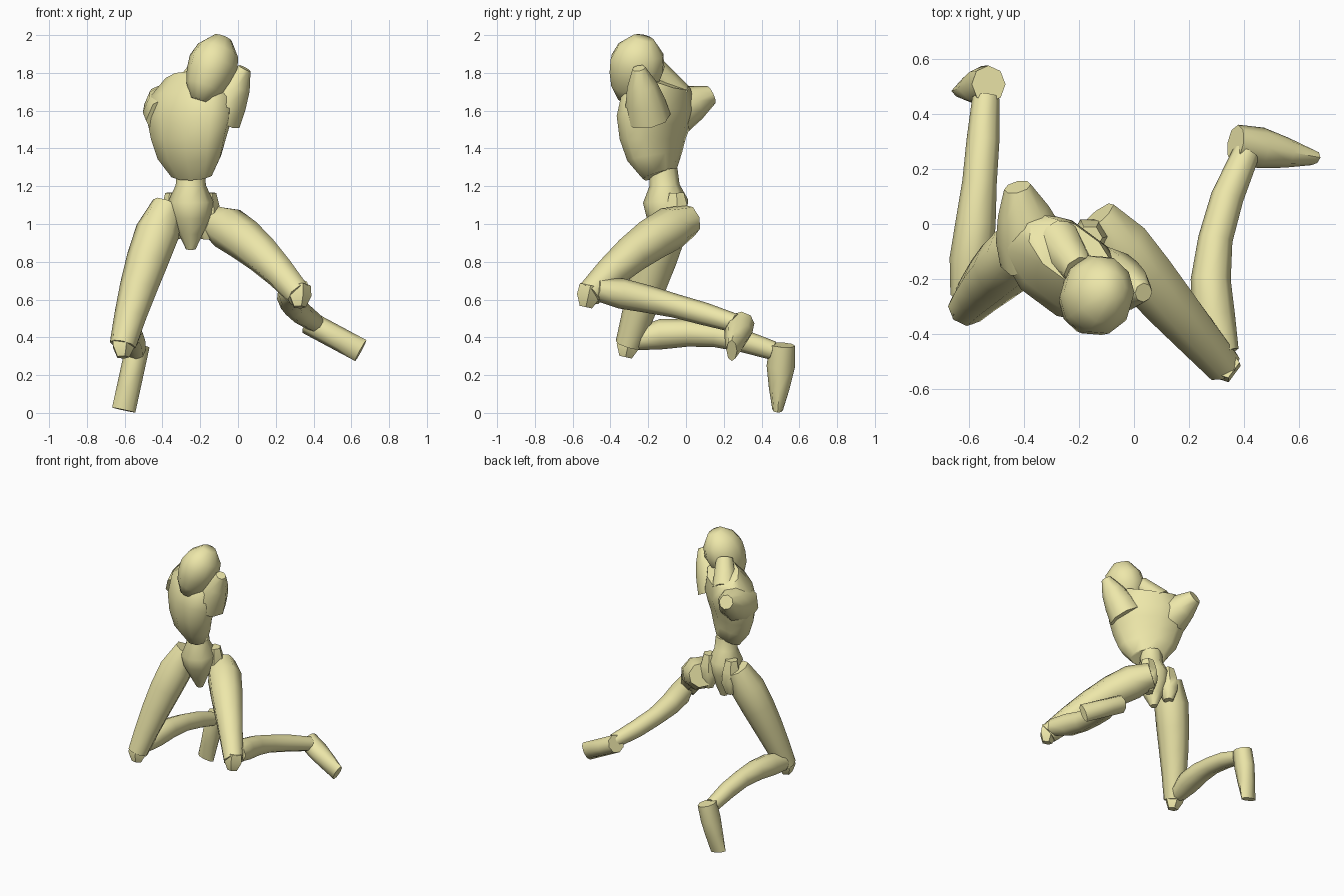
import bpy, bmesh
from math import cos, sin, pi
from mathutils import Vector

if "Cube" in bpy.data.objects:
    bpy.data.objects.remove(bpy.data.objects["Cube"])

skin = bpy.data.materials.new("pale_yellow")
skin.diffuse_color = (.85, .8, .4, 1)
skin.use_nodes = True
skin.node_tree.nodes["Principled BSDF"].inputs["Base Color"].default_value = skin.diffuse_color


def limb(name, start, end, radii, mid=None, flat=1, wide=None, side=(1, 0, 0), sides=8):
    """Evenly spaced rings along a curve through start, mid and end."""
    a, b = Vector(start), Vector(end)
    m = Vector(mid) if mid else (a + b) / 2
    ctrl = 2 * m - (a + b) / 2
    bm = bmesh.new()
    loops = []
    for i, r in enumerate(radii):
        t = i / (len(radii) - 1)
        p = a * (1 - t) ** 2 + ctrl * 2 * t * (1 - t) + b * t * t
        d = ((ctrl - a) * (1 - t) + (b - ctrl) * t).normalized()
        u = Vector(side)
        u = (u - d * u.dot(d)).normalized()
        v = d.cross(u)
        angles = [2 * pi * k / sides for k in range(sides)]
        loops.append([bm.verts.new(p + u * cos(w) * r + v * sin(w) * (wide or r * flat))
                      for w in angles])
    for lo, hi in zip(loops, loops[1:]):
        for k in range(sides):
            j = (k + 1) % sides
            bm.faces.new((lo[k], lo[j], hi[j], hi[k]))
    bm.faces.new(loops[0][::-1])
    bm.faces.new(loops[-1])
    bmesh.ops.recalc_face_normals(bm, faces=bm.faces)
    me = bpy.data.meshes.new(name)
    bm.to_mesh(me)
    bm.free()
    me.materials.append(skin)
    ob = bpy.data.objects.new(name, me)
    bpy.context.collection.objects.link(ob)
    bpy.ops.object.select_all(action='DESELECT')
    ob.select_set(True)
    bpy.context.view_layer.objects.active = ob
    bpy.ops.object.shade_smooth_by_angle(angle=1)


# Tilted egg-shaped head and neck
limb("head", (-.205, -.305, 1.65), (-.08, -.225, 1.985), (.05, .1, .123, .133, .113, .05),
     flat=1.13, sides=10)
limb("neck", (-.28, -.06, 1.68), (-.2, -.17, 1.83), (.09, .075, .06))

# Twisted rib cage with shoulder stubs
limb("chest", (-.245, -.14, 1.26), (-.23, -.105, 1.76), (.125, .195, .23, .26, .26, .18),
     mid=(-.262, -.175, 1.5), flat=.6, side=(.8, -.58, .1), sides=10)
limb("left_shoulder", (-.36, -.13, 1.56), (-.425, .135, 1.685), (.13, .125, .095, .05))
limb("right_shoulder", (-.1, -.2, 1.56), (.035, -.25, 1.825), (.12, .105, .08, .035))

# Waist flowing into a pointed pelvis, with angular hip blocks
limb("waist_and_pelvis", (-.25, -.12, 1.29), (-.25, -.09, .865),
     (.075, .08, .12, .105, .065, .025))
for name, x in (("left_hip", -.34), ("right_hip", -.16)):
    limb(name, (x, -.05, 1.165), (x, -.04, .92), (.045, .065, .07, .035), sides=6)

# Legs: joints per side (hip, mid thigh, knee, calf, ankle, heel, toe)
legs = {
    "left": ((-.37, -.07, 1.1), (-.503, -.185, .74), (-.61, -.305, .36),
             (-.57, .08, .42), (-.54, .46, .33), (-.53, .51, .36), (-.605, .485, .015)),
    "right": ((-.14, .02, 1.02), (.08, -.235, .88), (.325, -.515, .625),
              (.285, -.13, .585), (.41, .26, .475), (.37, .295, .48), (.65, .242, .33)),
}
for s, (hip, thigh, knee, calf, ankle, heel, toe) in legs.items():
    k = Vector(knee)
    limb(s + "_thigh", hip, knee, (.085, .117, .112, .1, .085, .07), mid=thigh)
    limb(s + "_kneecap", k + Vector((0, .01, .05)), k - Vector((0, .015, .065)),
         (.06, .064, .035), sides=5)
    limb(s + "_shin", k + Vector((0, .04, .03)), ankle,
         (.06, .08, .073, .063, .06, .05), mid=calf)
    limb(s + "_foot", heel, toe, (.068, .075, .055, .028), wide=.063, side=(0, 1, 0))
